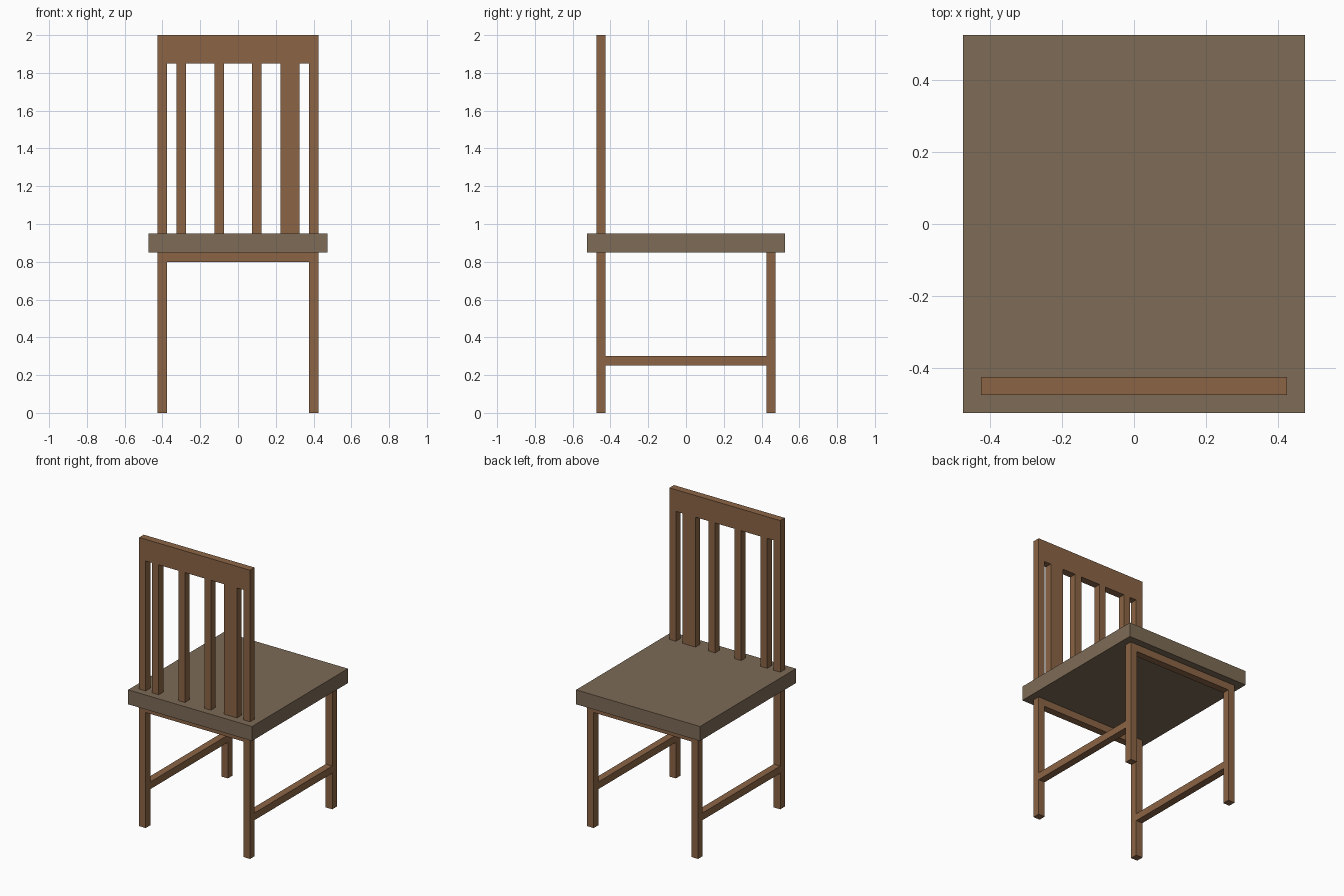
import bpy
import bmesh

cube = bpy.data.objects.get("Cube")
if cube:
    bpy.data.objects.remove(cube, do_unlink=True)


def make_material(name, rgb):
    mat = bpy.data.materials.new(name)
    mat.use_nodes = True
    color = (*rgb, 1.0)
    mat.diffuse_color = color
    bsdf = next(n for n in mat.node_tree.nodes if n.type == 'BSDF_PRINCIPLED')
    bsdf.inputs["Base Color"].default_value = color
    return mat


wood = make_material("warm_brown_wood", (0.258, 0.130, 0.060))
seat_brown = make_material("grey_brown_seat", (0.205, 0.147, 0.093))


def box(name, x, y, z, mat):
    """Flat-faced box from (min, max) ranges on each axis."""
    ranges = (x, y, z)
    bm = bmesh.new()
    bmesh.ops.create_cube(bm, size=1.0)
    for v in bm.verts:
        v.co = [(a + b) / 2 + c * (b - a) for c, (a, b) in zip(v.co, ranges)]
    mesh = bpy.data.meshes.new(name)
    bm.to_mesh(mesh)
    bm.free()
    mesh.materials.append(mat)
    obj = bpy.data.objects.new(name, mesh)
    bpy.context.collection.objects.link(obj)
    return obj


H = 0.025                       # half thickness of the bars
LEG_X, LEG_Y = 0.40, 0.45       # leg centres
SEAT_LOW, SEAT_TOP = 0.85, 0.95
RAIL_LOW, TOP = 1.85, 2.0


def around(c, half=H):
    return (c - half, c + half)


# Seat slab
box("seat", (-0.475, 0.475), (-0.525, 0.525), (SEAT_LOW, SEAT_TOP), seat_brown)

# Legs, side stretchers and backrest posts
back = around(-LEG_Y)
for side, sx in (("left", 1), ("right", -1)):
    x = around(sx * LEG_X)
    for end, y in (("post_side", -LEG_Y), ("open_side", LEG_Y)):
        box(f"{side}_{end}_leg", x, around(y), (0, SEAT_LOW), wood)
    box(f"{side}_stretcher", x, (-LEG_Y + H, LEG_Y - H), (0.25, 0.30), wood)
    box(f"{side}_backrest_post", x, back, (SEAT_TOP, RAIL_LOW), wood)

# Rails under the seat, between the legs
for end, y in (("post_side", -LEG_Y), ("open_side", LEG_Y)):
    box(f"{end}_seat_rail", (-LEG_X + H, LEG_X - H), around(y), (0.80, SEAT_LOW), wood)

# Backrest slats, the last one twice as wide
for i, (cx, half) in enumerate(((-0.30, H), (-0.10, H), (0.10, H), (0.275, 2 * H))):
    box(f"backrest_slat_{i + 1}", around(cx, half), back, (SEAT_TOP, RAIL_LOW), wood)

# Backrest top rail
box("backrest_top_rail", (-LEG_X - H, LEG_X + H), back, (RAIL_LOW, TOP), wood)
